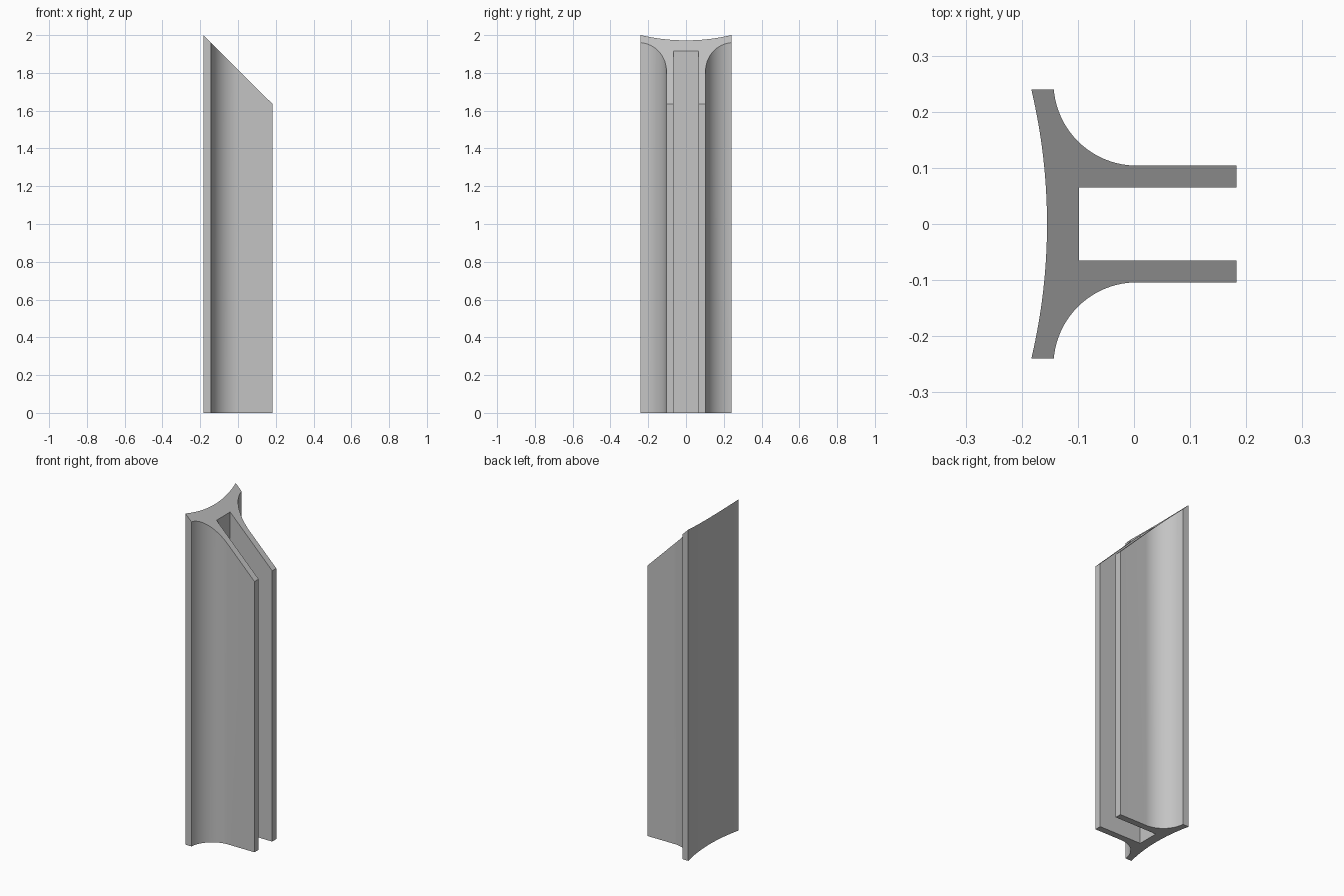
import bpy, bmesh, math
from mathutils import Vector

cube = bpy.data.objects.get("Cube")
if cube:
    bpy.data.objects.remove(cube, do_unlink=True)

HALF_X, HALF_Y = 0.183, 0.24
LOW_TOP = 1.635


def arc(cx, cy, r, a0, a1, n):
    """Points along a circular arc, ends included."""
    return [(cx + r * math.cos(a0 + (a1 - a0) * i / n),
             cy + r * math.sin(a0 + (a1 - a0) * i / n)) for i in range(n + 1)]


# Plain grey material
grey = bpy.data.materials.new("light_grey")
grey.use_nodes = True
colour = (0.55, 0.55, 0.55, 1)
grey.diffuse_color = colour
grey.node_tree.nodes["Principled BSDF"].inputs["Base Color"].default_value = colour

# Half of the outline: flange edge, concave fillet, arm, slot
run, rise = 0.148, HALF_Y - 0.104
r = (run ** 2 + rise ** 2) / (2 * rise)
cx, cy = 0.005, 0.104 + r
start = math.atan2(HALF_Y - cy, -run) % (2 * math.pi)
half = arc(cx, cy, r, start, 1.5 * math.pi, 24)
half += [(HALF_X, 0.104), (HALF_X, 0.065), (-0.098, 0.065)]

# Shallow hollow in the back of the flange
sag = 0.028
R = (HALF_Y ** 2 + sag ** 2) / (2 * sag)
a = math.asin(HALF_Y / R)
back = arc(-HALF_X + sag - R, 0, R, -a, a, 32)

outline = half + [(x, -y) for x, y in reversed(half)] + back

# Extrude the outline and cut the top with a sloping plane
bm = bmesh.new()
face = bm.faces.new([bm.verts.new((x, y, 0)) for x, y in outline])
top = bmesh.ops.extrude_face_region(bm, geom=[face])["geom"]
slope = (2 - LOW_TOP) / (2 * HALF_X)
for v in (g for g in top if isinstance(g, bmesh.types.BMVert)):
    v.co.z = 2 - (v.co.x + HALF_X) * slope
bmesh.ops.recalc_face_normals(bm, faces=bm.faces)

mesh = bpy.data.meshes.new("slotted_rail")
bm.to_mesh(mesh)
bm.free()
mesh.materials.append(grey)
rail = bpy.data.objects.new("slotted_rail", mesh)
bpy.context.collection.objects.link(rail)

# Smooth curves, sharp corners
bpy.ops.object.select_all(action='DESELECT')
rail.select_set(True)
bpy.context.view_layer.objects.active = rail
bpy.ops.object.shade_smooth_by_angle(angle=math.radians(20))
